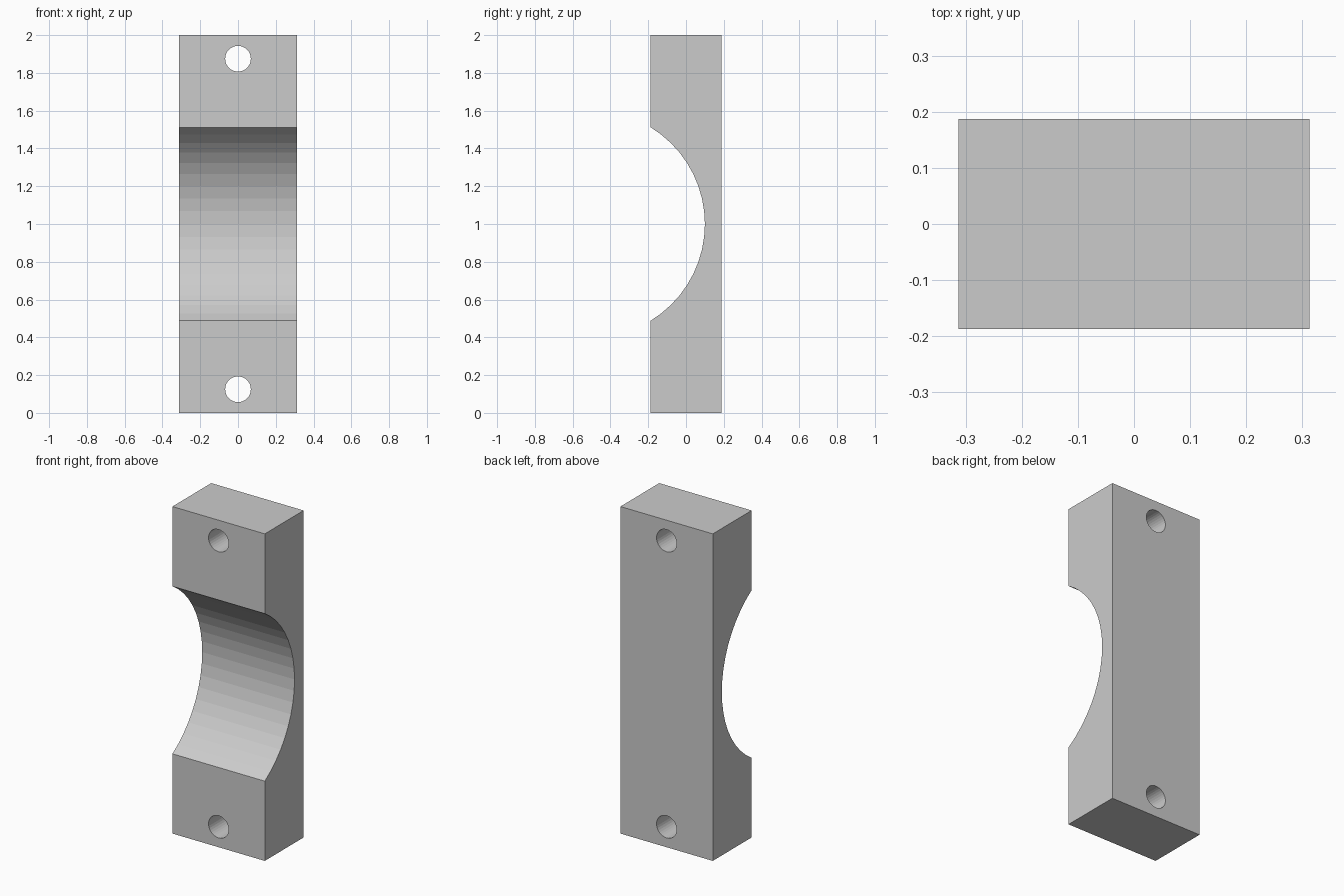
import bpy, bmesh, math

if "Cube" in bpy.data.objects:
    bpy.data.objects.remove(bpy.data.objects["Cube"])

HALF_X, HALF_Y, HEIGHT = 0.3125, 0.1875, 2.0
ARC_R, ARC_Y, ARC_Z, ARC_STEPS = 0.6, -0.5, 1.0, 18
HOLE_R, HOLE_INSET = 0.068, 0.125


def link_mesh(name, bm):
    bmesh.ops.recalc_face_normals(bm, faces=bm.faces)
    mesh = bpy.data.meshes.new(name)
    bm.to_mesh(mesh)
    bm.free()
    obj = bpy.data.objects.new(name, mesh)
    bpy.context.collection.objects.link(obj)
    return obj


# Side profile (y, z): block with a round saddle cut into the front
end = math.acos((-HALF_Y - ARC_Y) / ARC_R)
angles = [-end + 2 * end * i / ARC_STEPS for i in range(ARC_STEPS + 1)]
profile = [(HALF_Y, HEIGHT), (HALF_Y, 0), (-HALF_Y, 0)]
profile += [(ARC_Y + ARC_R * math.cos(a), ARC_Z + ARC_R * math.sin(a)) for a in angles]
profile.append((-HALF_Y, HEIGHT))

# Extrude the profile across the width
bm = bmesh.new()
face = bm.faces.new([bm.verts.new((-HALF_X, y, z)) for y, z in profile])
extruded = bmesh.ops.extrude_face_region(bm, geom=[face])["geom"]
bmesh.ops.translate(bm, vec=(2 * HALF_X, 0, 0),
                    verts=[v for v in extruded if isinstance(v, bmesh.types.BMVert)])
clamp = link_mesh("clamp_half", bm)

# Bolt holes near each end, running front to back
for label, z in (("lower", HOLE_INSET), ("upper", HEIGHT - HOLE_INSET)):
    bpy.ops.mesh.primitive_cylinder_add(vertices=32, radius=HOLE_R, depth=1,
                                        location=(0, 0, z), rotation=(math.pi / 2, 0, 0))
    cutter = bpy.context.object
    cutter.name = label + "_bolt_hole_cutter"
    cutter.hide_render = True
    cutter.hide_set(True)
    cut = clamp.modifiers.new(label + "_bolt_hole", 'BOOLEAN')
    cut.operation = 'DIFFERENCE'
    cut.solver = 'EXACT'
    cut.object = cutter
